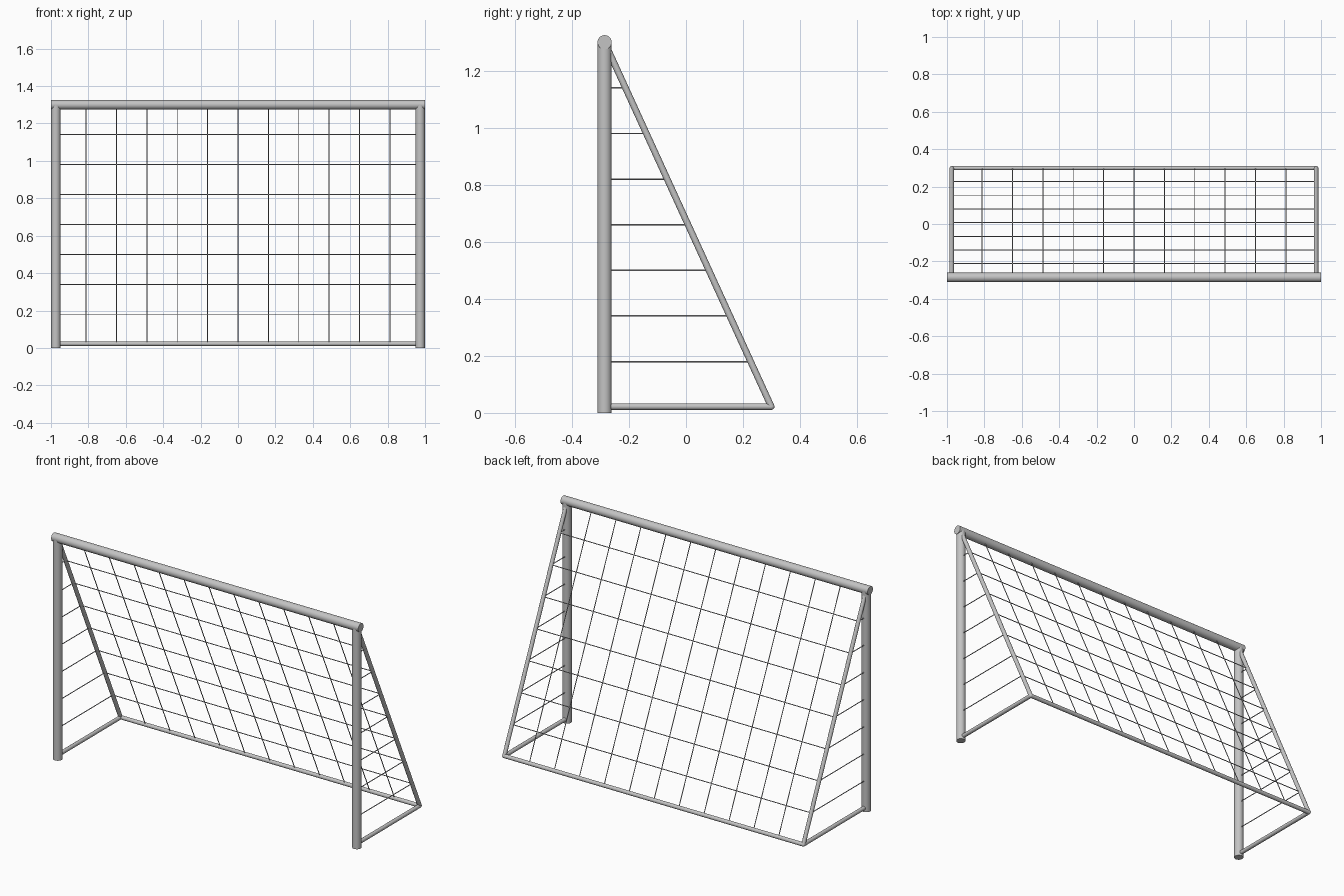
import bpy
from mathutils import Vector

cube = bpy.data.objects.get("Cube")
if cube:
    bpy.data.objects.remove(cube, do_unlink=True)


def material(name, rgb):
    m = bpy.data.materials.new(name)
    m.use_nodes = True
    m.diffuse_color = (*rgb, 1)
    m.node_tree.nodes["Principled BSDF"].inputs["Base Color"].default_value = (*rgb, 1)
    return m


METAL = material("light grey metal", (0.55, 0.55, 0.55))
CORD = material("grey net cord", (0.5, 0.5, 0.52))


def finish(obj, name, mat):
    obj.name = name
    obj.data.materials.append(mat)
    bpy.ops.object.shade_smooth_by_angle()


def tube(name, a, b, radius, mat, sides=24):
    """Round bar between two points."""
    a, b = Vector(a), Vector(b)
    d = b - a
    bpy.ops.mesh.primitive_cylinder_add(
        vertices=sides, radius=radius, depth=d.length, location=(a + b) / 2,
        rotation=d.to_track_quat('Z', 'Y').to_euler())
    finish(bpy.context.object, name, mat)


FRONT, BACK = -0.2855, 0.299      # depth of the posts and of the rear bar
TOP, BASE = 1.30, 0.022           # height of the crossbar and the ground bars
SIDE = 0.974
POST_R, BAR_R, CORD_R = 0.025, 0.0115, 0.0025


def slope_y(z):
    return BACK + (FRONT - BACK) * (z - BASE) / (TOP - BASE)


# Main frame
tube("crossbar", (-1, FRONT, TOP), (1, FRONT, TOP), POST_R, METAL)
tube("rear_ground_bar", (-SIDE, BACK, BASE), (SIDE, BACK, BASE), BAR_R, METAL, 16)
for side, s in (("left", SIDE), ("right", -SIDE)):
    tube(side + "_post", (s, FRONT, 0), (s, FRONT, TOP), POST_R, METAL)
    tube(side + "_ground_bar", (s, FRONT, BASE), (s, BACK, BASE), BAR_R, METAL, 16)
    tube(side + "_sloping_brace", (s, FRONT, TOP), (s, BACK, BASE), BAR_R, METAL, 16)
    # Rounded elbow where the three thin bars meet
    bpy.ops.mesh.primitive_uv_sphere_add(segments=16, ring_count=8, radius=BAR_R,
                                         location=(s, BACK, BASE))
    finish(bpy.context.object, side + "_elbow", METAL)

# Net: level cords across the back and along both sides
for i in range(7):
    z = 0.18 + 0.16 * i
    y = slope_y(z)
    tube(f"net_back_row_{i + 1}", (-SIDE, y, z), (SIDE, y, z), CORD_R, CORD, 8)
    for side, s in (("left", SIDE), ("right", -SIDE)):
        tube(f"net_{side}_row_{i + 1}", (s, FRONT, z), (s, y, z), CORD_R, CORD, 8)

# Net: sloping cords from the crossbar to the rear bar
for i in range(-5, 6):
    x = SIDE * i / 6
    tube(f"net_column_{i + 6}", (x, FRONT, TOP), (x, BACK, BASE), CORD_R, CORD, 8)
